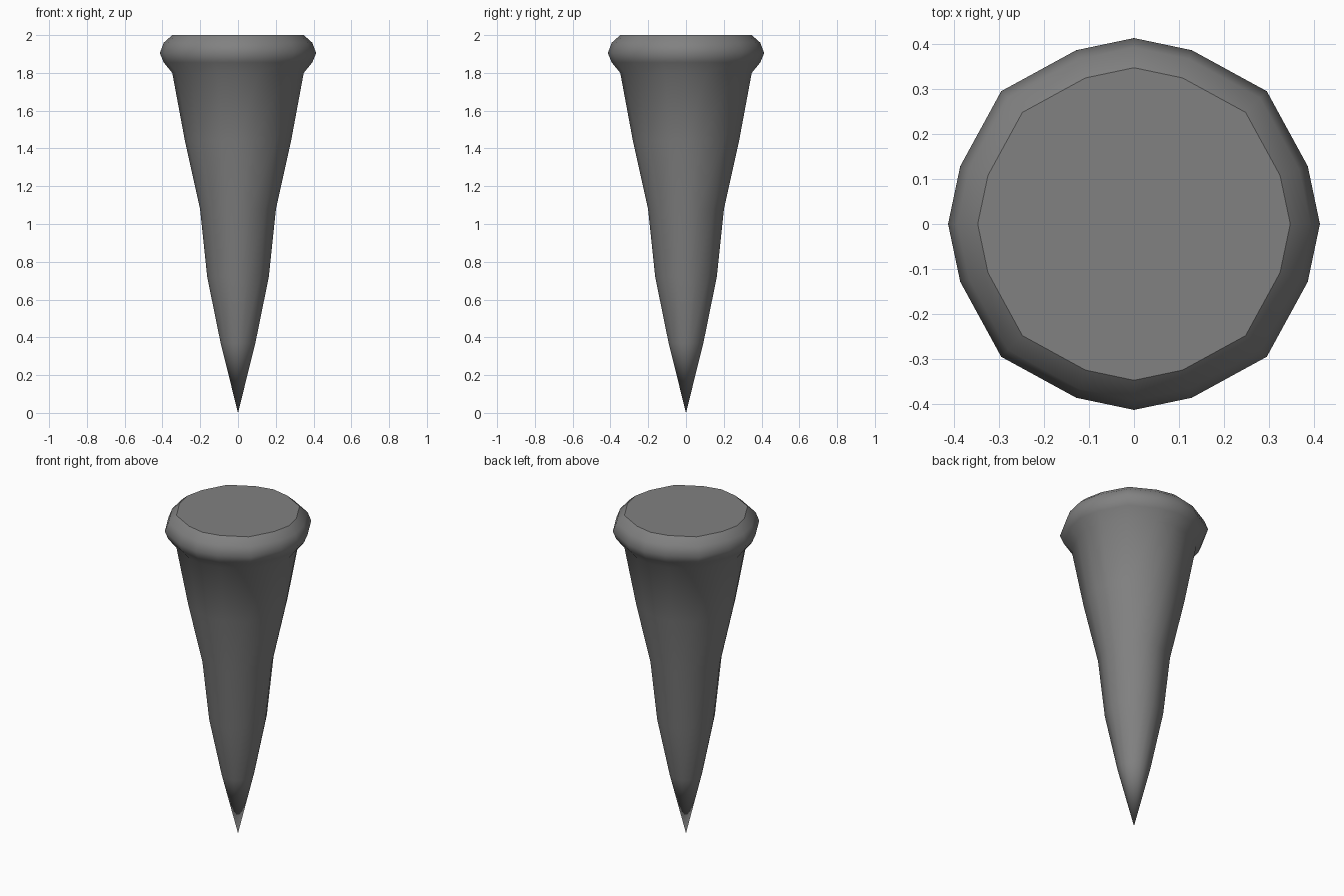
import bpy, bmesh, math

if "Cube" in bpy.data.objects:
    bpy.data.objects.remove(bpy.data.objects["Cube"])

# Spike profile from just above the tip to the rim: (radius, height)
PROFILE = [(0.092, 0.37), (0.163, 0.72), (0.201, 1.08), (0.281, 1.44), (0.348, 1.80),
           (0.393, 1.855), (0.414, 1.905), (0.393, 1.96), (0.348, 2.0)]
# Sixteen unevenly spaced sides, one quarter repeated: (angle, radius factor)
QUARTER = [(0, 1.0), (18.4, 0.985), (45, 1.01), (71.6, 0.985)]
SIDES = [(math.radians(a + 90 * q), f) for q in range(4) for a, f in QUARTER]


def build_spike(name):
    bm = bmesh.new()
    tip = bm.verts.new((0, 0, 0))
    rings = [[bm.verts.new((r * f * math.cos(a), r * f * math.sin(a), z)) for a, f in SIDES]
             for r, z in PROFILE]
    n = len(SIDES)
    # pointed end
    for i in range(n):
        bm.faces.new((tip, rings[0][(i + 1) % n], rings[0][i]))
    # shaft and rounded collar
    for low, high in zip(rings, rings[1:]):
        for i in range(n):
            j = (i + 1) % n
            bm.faces.new((low[i], low[j], high[j], high[i]))
    for face in bm.faces:
        face.smooth = True
    # flat top with a sharp border
    cap = bm.faces.new(rings[-1])
    for edge in cap.edges:
        edge.smooth = False
    bmesh.ops.recalc_face_normals(bm, faces=bm.faces)
    mesh = bpy.data.meshes.new(name)
    bm.to_mesh(mesh)
    bm.free()
    obj = bpy.data.objects.new(name, mesh)
    bpy.context.collection.objects.link(obj)
    return obj


spike = build_spike("collared_spike")

# dark grey colour
dark = bpy.data.materials.new("dark_grey")
dark.diffuse_color = (0.22, 0.22, 0.22, 1)
dark.use_nodes = True
dark.node_tree.nodes["Principled BSDF"].inputs["Base Color"].default_value = dark.diffuse_color
spike.data.materials.append(dark)
